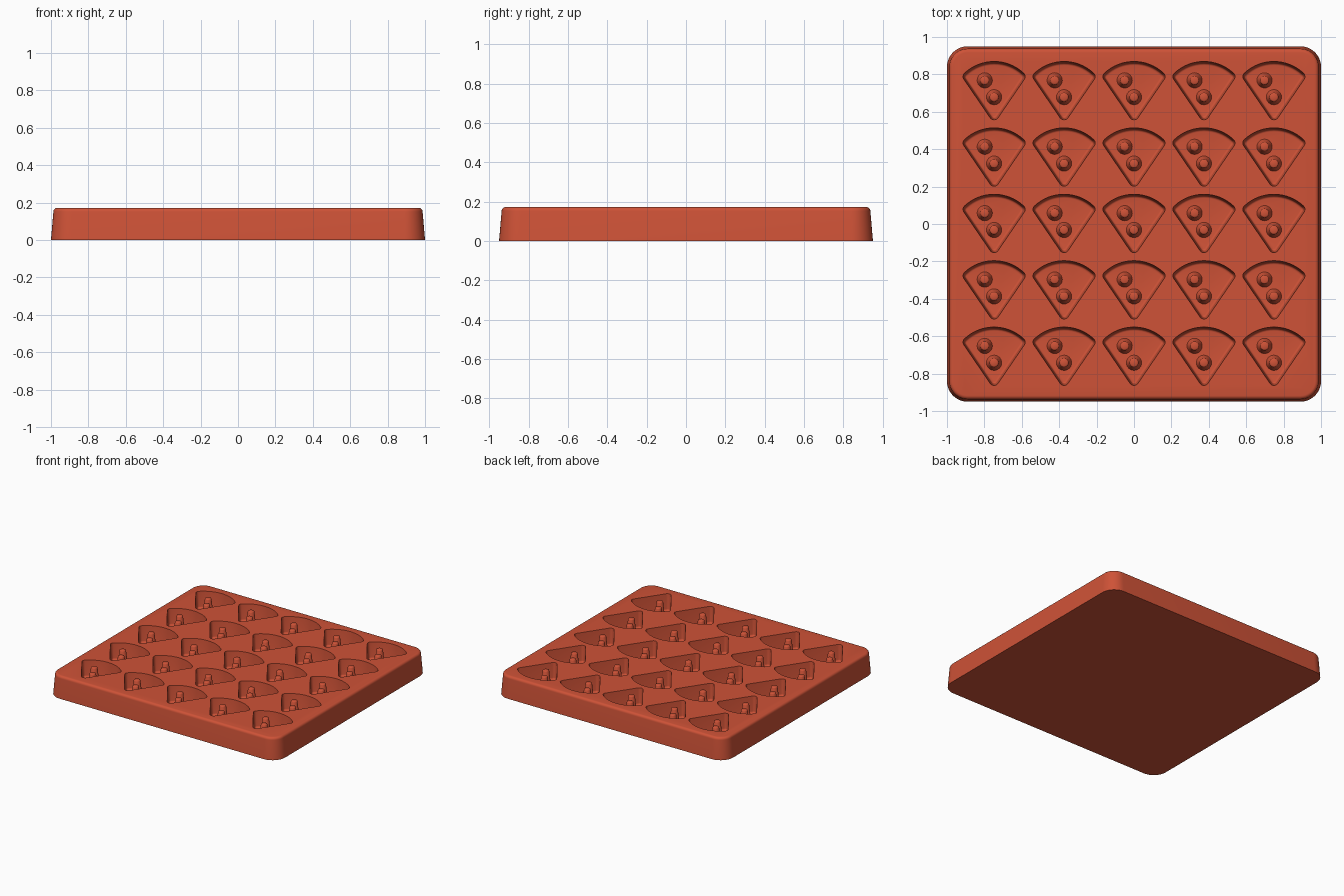
import bpy
import bmesh
from math import radians, degrees, cos, sin, asin, atan2, hypot

if "Cube" in bpy.data.objects:
    bpy.data.objects.remove(bpy.data.objects["Cube"], do_unlink=True)

TOP = 0.172          # tray height
FLOOR = 0.045        # cavity floor height
COLUMN_STEP, ROW_STEP = 0.374, 0.355

red = bpy.data.materials.new("terracotta_red")
red.use_nodes = True
COLOUR = (0.62, 0.085, 0.038, 1)
red.diffuse_color = COLOUR
red.node_tree.nodes["Principled BSDF"].inputs["Base Color"].default_value = COLOUR


def fan(cx, cy, r, start, end, steps):
    """Points along an arc, angles in degrees."""
    return [(cx + r * cos(radians(start + (end - start) * i / steps)),
             cy + r * sin(radians(start + (end - start) * i / steps)))
            for i in range(steps + 1)]


def loft(bm, levels, cx=0, cy=0):
    """Closed solid through (outline, z) levels, listed bottom to top."""
    rings = [[bm.verts.new((cx + x, cy + y, z)) for x, y in pts] for pts, z in levels]
    for low, high in zip(rings, rings[1:]):
        n = len(low)
        for i in range(n):
            j = (i + 1) % n
            bm.faces.new((low[i], low[j], high[j], high[i]))
    bm.faces.new(rings[0][::-1])
    bm.faces.new(rings[-1])


def finish(bm, name):
    mesh = bpy.data.meshes.new(name)
    bm.to_mesh(mesh)
    bm.free()
    mesh.materials.append(red)
    obj = bpy.data.objects.new(name, mesh)
    bpy.context.collection.objects.link(obj)
    return obj


def smooth(obj):
    bpy.ops.object.select_all(action='DESELECT')
    obj.select_set(True)
    bpy.context.view_layer.objects.active = obj
    bpy.ops.object.shade_smooth_by_angle(angle=radians(35))


def rounded_rect(inset):
    r, hx, hy = 0.11 - inset, 0.89, 0.84
    pts = []
    for k, (sx, sy) in enumerate([(1, 1), (-1, 1), (-1, -1), (1, -1)]):
        pts += fan(sx * hx, sy * hy, r, 90 * k, 90 * k + 90, 10)
    return pts


def wedge(r):
    """Pie-slice outline grown outward by r, so every corner is rounded."""
    half_w, corner_y, apex_y, tip_y = 0.14, 0.075, 0.13, -0.13
    sag = apex_y - corner_y
    big = (half_w ** 2 + sag ** 2) / (2 * sag)
    spread = degrees(asin(half_w / big))
    side = degrees(atan2(-half_w, corner_y - tip_y))
    pts = fan(half_w, corner_y, r, side, 90 - spread, 6)
    pts += fan(0, apex_y - big, big + r, 90 - spread, 90 + spread, 16)[1:-1]
    pts += fan(-half_w, corner_y, r, 90 + spread, 180 - side, 6)
    pts += fan(0, tip_y, r, 180 - side, 360 + side, 8)
    return pts


# Tray body: drafted sides and a rounded top edge
bm = bmesh.new()
edge = 0.02
levels = [(rounded_rect(0), 0), (rounded_rect(0.013), TOP - edge)]
for step in range(1, 6):
    a = radians(18 * step)
    levels.append((rounded_rect(0.013 + edge * (1 - cos(a))), TOP - edge + edge * sin(a)))
loft(bm, levels)
tray = finish(bm, "tray")

# Wedge cavities with filleted floors, and two tapered pegs in each
cut, peg_bm = bmesh.new(), bmesh.new()
fillet = 0.012
cavity = []
for step in range(5):
    a = radians(22.5 * step)
    cavity.append((wedge(0.005 + fillet * sin(a)), FLOOR + fillet * (1 - cos(a))))
cavity.append((wedge(0.026), TOP))
cavity.append((wedge(0.026), TOP + 0.05))

peg_profile = [(0.042, FLOOR - 0.003), (0.040, FLOOR + 0.002), (0.035, FLOOR + 0.01),
               (0.024, TOP - 0.016), (0.021, TOP - 0.011), (0.017, TOP - 0.009)]
peg = [(fan(0, 0, r, 0, 345, 23), z) for r, z in peg_profile]

for col in range(-2, 3):
    for row in range(-2, 3):
        x, y = col * COLUMN_STEP, row * ROW_STEP + 0.003
        loft(cut, cavity, x, y)
        for px, py in [(-0.05, 0.055), (0, -0.035)]:
            loft(peg_bm, peg, x + px, y + py)

cutter = finish(cut, "cavity_cutter")
cutter.hide_render = True
mod = tray.modifiers.new("cavities", 'BOOLEAN')
mod.operation = 'DIFFERENCE'
mod.solver = 'EXACT'
mod.object = cutter
bpy.ops.object.select_all(action='DESELECT')
tray.select_set(True)
bpy.context.view_layer.objects.active = tray
bpy.ops.object.modifier_apply(modifier=mod.name)
bpy.data.objects.remove(cutter, do_unlink=True)

smooth(tray)
smooth(finish(peg_bm, "cavity_pegs"))
